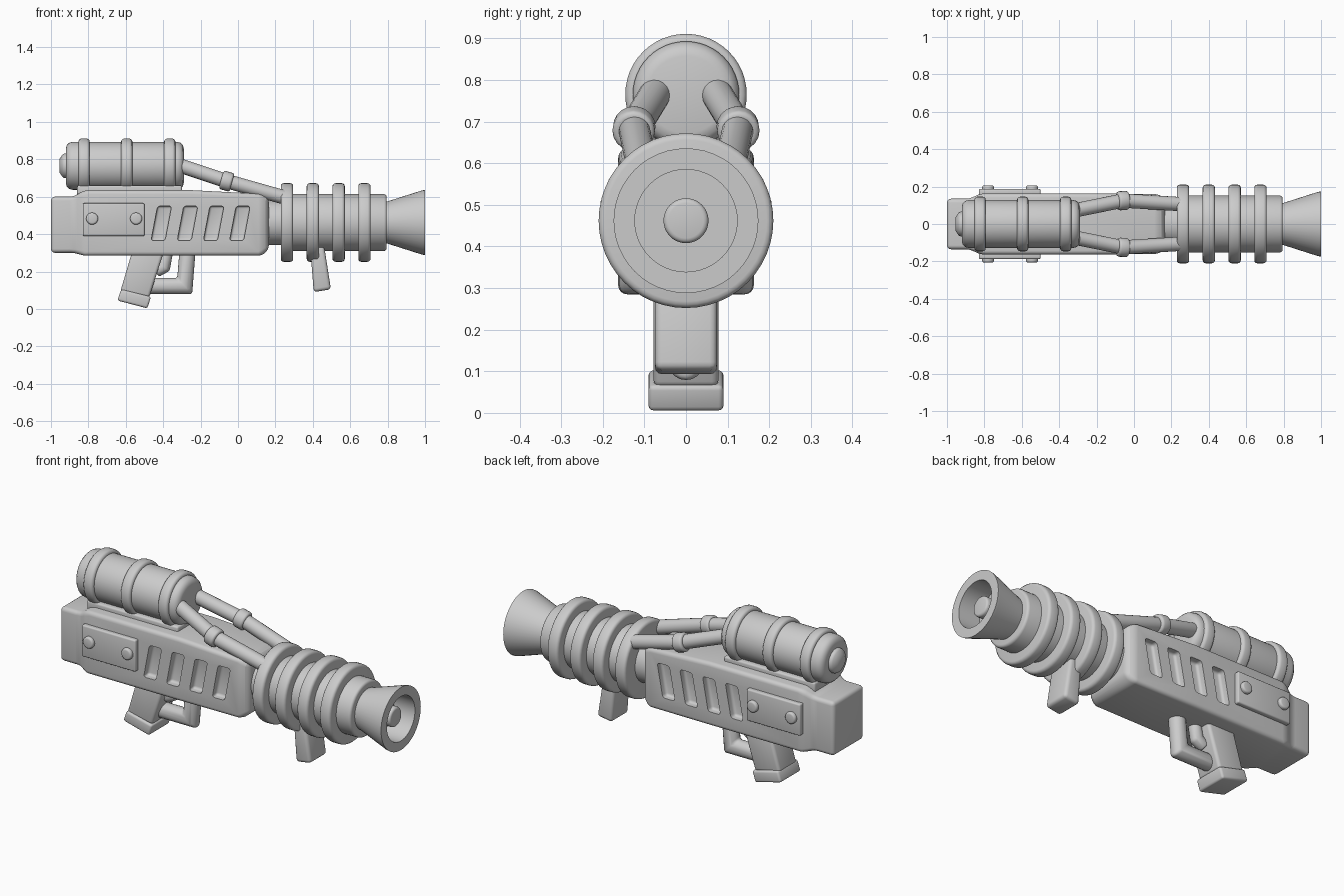
import bpy, bmesh, math
from mathutils import Vector, Matrix

old = bpy.data.objects.get("Cube")
if old:
    bpy.data.objects.remove(old, do_unlink=True)

grey = bpy.data.materials.new("plain grey")
grey.use_nodes = True
grey.diffuse_color = (0.6, 0.6, 0.6, 1)
grey.node_tree.nodes["Principled BSDF"].inputs["Base Color"].default_value = (0.6, 0.6, 0.6, 1)

BARREL_Z, TANK_Z = 0.462, 0.765


def finish(name, bm, bevel=0.0, segments=3, limit=40, cutter=None):
    """Turn a bmesh into a bevelled, smooth-shaded object, optionally cut by another."""
    bmesh.ops.recalc_face_normals(bm, faces=bm.faces)
    mesh = bpy.data.meshes.new(name)
    bm.to_mesh(mesh)
    bm.free()
    obj = bpy.data.objects.new(name, mesh)
    bpy.context.collection.objects.link(obj)
    mesh.materials.append(grey)
    bpy.ops.object.select_all(action='DESELECT')
    obj.select_set(True)
    bpy.context.view_layer.objects.active = obj
    if bevel:
        mod = obj.modifiers.new("Bevel", 'BEVEL')
        mod.width, mod.segments = bevel, segments
        mod.limit_method, mod.angle_limit = 'ANGLE', math.radians(limit)
        bpy.ops.object.modifier_apply(modifier="Bevel")
    if cutter:
        mod = obj.modifiers.new("Cut", 'BOOLEAN')
        mod.operation, mod.solver, mod.object = 'DIFFERENCE', 'EXACT', cutter
        bpy.ops.object.modifier_apply(modifier="Cut")
        bpy.data.objects.remove(cutter, do_unlink=True)
    bpy.ops.object.shade_smooth_by_angle(angle=math.radians(35))
    return obj


def skin(bm, rings, cap=True):
    """Bridge equal-length rings of points, in order, with capped ends."""
    loops = [[bm.verts.new(p) for p in ring] for ring in rings]
    n = len(loops[0])
    for a, b in zip(loops, loops[1:]):
        for i in range(n):
            bm.faces.new((a[i], a[(i + 1) % n], b[(i + 1) % n], b[i]))
    if cap:
        bm.faces.new(loops[0])
        bm.faces.new(loops[-1])


def lathe(name, profile, z, bevel=0.0, steps=48):
    """Revolve (x, radius) points about a lengthwise axis at height z."""
    turns = [2 * math.pi * i / steps for i in range(steps)]
    bm = bmesh.new()
    skin(bm, [[(x, r * math.sin(t), z + r * math.cos(t)) for t in turns] for x, r in profile])
    return finish(name, bm, bevel)


def band(name, x, width, radius, z):
    lathe(name, [(x - width / 2, radius), (x + width / 2, radius)], z, 0.016)


def add_prism(bm, outline, y0, y1):
    """Extrude an (x, z) outline across y."""
    skin(bm, [[(x, y, z) for x, z in outline] for y in (y0, y1)])


def prism(name, outline, y0, y1, bevel):
    bm = bmesh.new()
    add_prism(bm, outline, y0, y1)
    return finish(name, bm, bevel)


def tube(name, points, radius, bevel=0.0, steps=20):
    """Round tube with mitred corners along a path."""
    pts = [Vector(p) for p in points]
    dirs = [(b - a).normalized() for a, b in zip(pts, pts[1:])]
    start = dirs[0].to_track_quat('Z', 'Y')
    ring = [pts[0] + start @ Vector((radius * math.cos(t), radius * math.sin(t), 0))
            for t in (2 * math.pi * i / steps for i in range(steps))]
    rings = [ring]
    for i, d in enumerate(dirs):
        nxt = dirs[i + 1] if i + 1 < len(dirs) else d
        normal = (d + nxt).normalized()
        ring = [p + d * ((pts[i + 1] - p).dot(normal) / d.dot(normal)) for p in ring]
        rings.append(ring)
    bm = bmesh.new()
    skin(bm, rings)
    return finish(name, bm, bevel)


# Slanted slots cut into both sides of the body
slots = bmesh.new()
for i in range(4):
    x = -0.41 + i * 0.14
    outline = [(x - 0.055, 0.365), (x + 0.02, 0.365), (x + 0.055, 0.55), (x - 0.02, 0.55)]
    for side in (-1, 1):
        add_prism(slots, outline, side * 0.125, side * 0.25)
slot_cutter = finish("slot_cutter", slots, 0.014)
slot_cutter.hide_render = True

# Body: box sections lofted from the narrow rear block to the front
sections = [(-1.0, 0.135, 0.30, 0.60), (-0.88, 0.135, 0.30, 0.60), (-0.82, 0.163, 0.285, 0.635),
            (-0.25, 0.163, 0.285, 0.635), (0.13, 0.16, 0.285, 0.615), (0.165, 0.135, 0.32, 0.59)]
body = bmesh.new()
skin(body, [[(x, -w, lo), (x, w, lo), (x, w, hi), (x, -w, hi)] for x, w, lo, hi in sections])
finish("body", body, 0.028, 4, 20, slot_cutter)

# Side plates with bolts
for side, label in ((-1, "right"), (1, "left")):
    prism(label + "_plate", [(-0.83, 0.39), (-0.50, 0.39), (-0.50, 0.565), (-0.83, 0.565)],
          side * 0.15, side * 0.187, 0.008)
    for n, x in enumerate((-0.78, -0.545)):
        tube(f"{label}_bolt_{n + 1}", [(x, side * 0.17, 0.483), (x, side * 0.206, 0.483)], 0.032, 0.01)

# Barrel, cooling rings and flared muzzle
lathe("barrel_neck", [(0.12, 0.12), (0.26, 0.12)], BARREL_Z)
lathe("barrel", [(0.23, 0.152), (0.795, 0.152)], BARREL_Z, 0.014)
for n in range(4):
    band(f"barrel_ring_{n + 1}", 0.262 + n * 0.138, 0.066, 0.21, BARREL_Z)
lathe("muzzle", [(0.77, 0.11), (0.80, 0.113), (0.985, 0.172), (1.0, 0.174), (1.0, 0.123), (0.87, 0.123)], BARREL_Z)
lathe("muzzle_pin", [(0.86, 0.054), (0.97, 0.054)], BARREL_Z, 0.012)

# Tank with straps and rear valve
lathe("tank", [(-0.92, 0.128), (-0.29, 0.128)], TANK_Z, 0.035)
for n, x in enumerate((-0.823, -0.595, -0.365)):
    band(f"tank_strap_{n + 1}", x, 0.06, 0.146, TANK_Z)
lathe("tank_valve", [(-0.955, 0.035), (-0.935, 0.065), (-0.90, 0.068)], TANK_Z, 0.008)
prism("tank_saddle", [(-0.86, 0.60), (-0.30, 0.60), (-0.30, 0.66), (-0.86, 0.66)], -0.10, 0.10, 0.01)

# Hoses from tank to barrel with a collar at each bend
for side, label in ((-1, "right"), (1, "left")):
    knee = Vector((-0.06, side * 0.125, 0.683))
    tube(label + "_hose", [(-0.32, side * 0.072, 0.77), knee, (0.27, side * 0.105, 0.59)], 0.038)
    along = Vector((0.96, side * 0.05, -0.28)).normalized() * 0.03
    tube(label + "_hose_collar", [knee - along, knee + along], 0.051, 0.012)

# Rear grip, trigger and guard
prism("rear_grip", [(-0.565, 0.31), (-0.395, 0.31), (-0.475, 0.06), (-0.63, 0.09)], -0.078, 0.078, 0.016)
prism("grip_foot", [(-0.645, 0.045), (-0.485, 0.003), (-0.465, 0.065), (-0.625, 0.105)], -0.09, 0.09, 0.012)
tube("trigger_guard", [(-0.27, 0, 0.31), (-0.285, 0, 0.122), (-0.52, 0, 0.122)], 0.043, 0.012)
tube("trigger", [(-0.38, 0, 0.31), (-0.395, 0, 0.225), (-0.44, 0, 0.20)], 0.033, 0.01)

# Front grip
prism("front_grip", [(0.385, 0.34), (0.46, 0.34), (0.497, 0.105), (0.405, 0.09)], -0.075, 0.075, 0.018)
